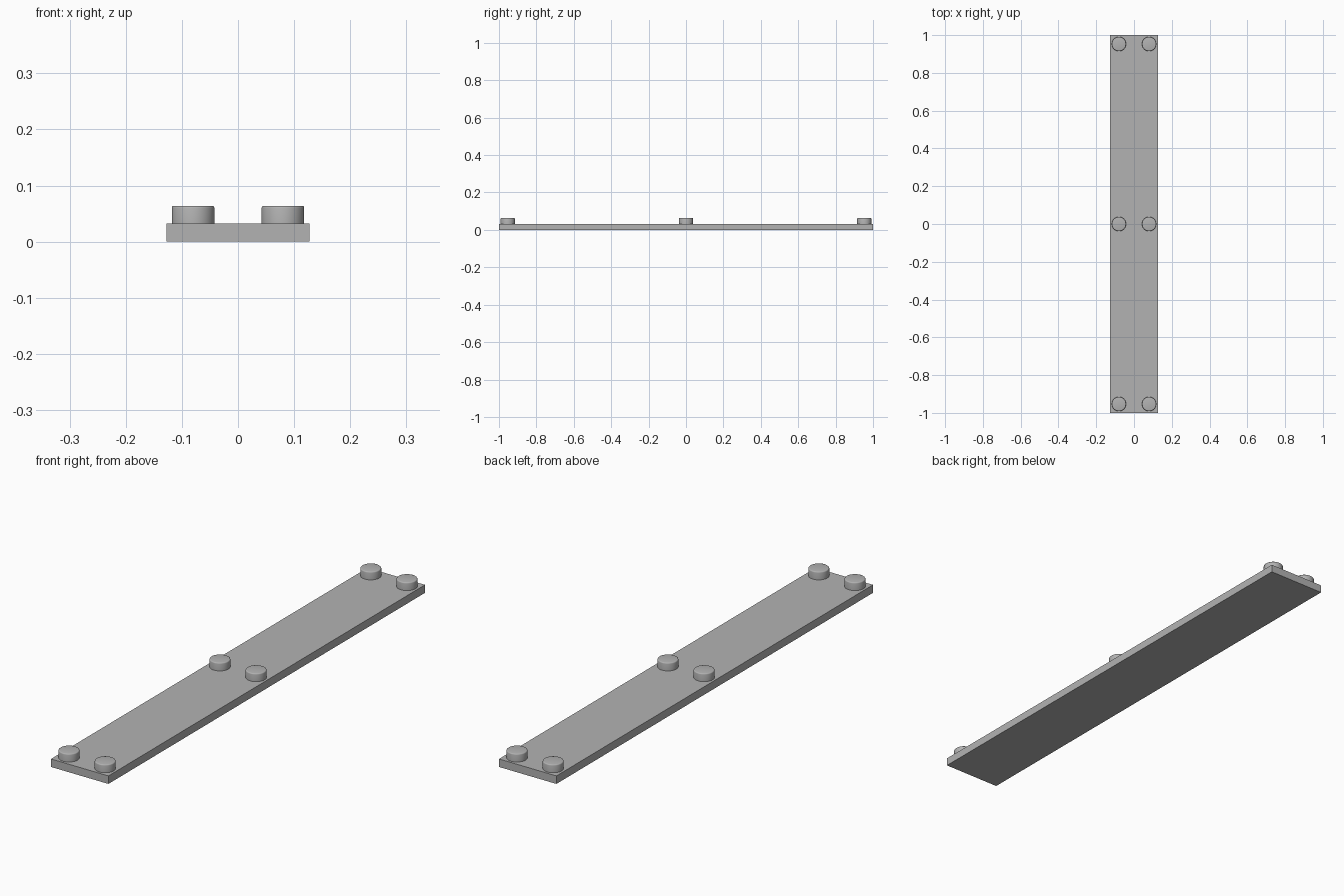
import bpy
import math

cube = bpy.data.objects.get("Cube")
if cube:
    bpy.data.objects.remove(cube, do_unlink=True)

WIDTH, LENGTH, THICK = 0.254, 2.0, 0.032
PEG_RADIUS, PEG_TOP, PEG_X, PEG_Y = 0.038, 0.064, 0.08, 0.953

# Single grey material
grey = bpy.data.materials.new("light_grey")
grey.use_nodes = True
colour = (0.45, 0.45, 0.45, 1)
grey.diffuse_color = colour
grey.node_tree.nodes["Principled BSDF"].inputs["Base Color"].default_value = colour

# Flat rectangular plate
bpy.ops.mesh.primitive_cube_add(size=1, location=(0, 0, THICK / 2))
plate = bpy.context.object
plate.name = "base_plate"
plate.scale = (WIDTH, LENGTH, THICK)
bpy.ops.object.transform_apply(location=False, rotation=False, scale=True)
plate.data.materials.append(grey)


def add_peg(name, x, y):
    """Round peg standing on the plate, with a softened top rim."""
    height = PEG_TOP - THICK
    bpy.ops.mesh.primitive_cylinder_add(
        vertices=48, radius=PEG_RADIUS, depth=height,
        location=(x, y, THICK + height / 2))
    peg = bpy.context.object
    peg.name = name
    peg.data.materials.append(grey)
    # Weight only the upper rim so the foot stays sharp
    weights = peg.data.attributes.new("bevel_weight_edge", "FLOAT", "EDGE")
    for edge in peg.data.edges:
        if all(peg.data.vertices[i].co.z > 0 for i in edge.vertices):
            weights.data[edge.index].value = 1
    bevel = peg.modifiers.new("rim", "BEVEL")
    bevel.limit_method = "WEIGHT"
    bevel.width = 0.004
    bevel.segments = 3
    bpy.ops.object.modifier_apply(modifier=bevel.name)
    bpy.ops.object.shade_smooth_by_angle(angle=math.radians(35))


# Three pairs of pegs along the plate
for row, y in (("front", -PEG_Y), ("middle", 0), ("back", PEG_Y)):
    for side, x in (("left", PEG_X), ("right", -PEG_X)):
        add_peg(f"{row}_{side}_peg", x, y)
